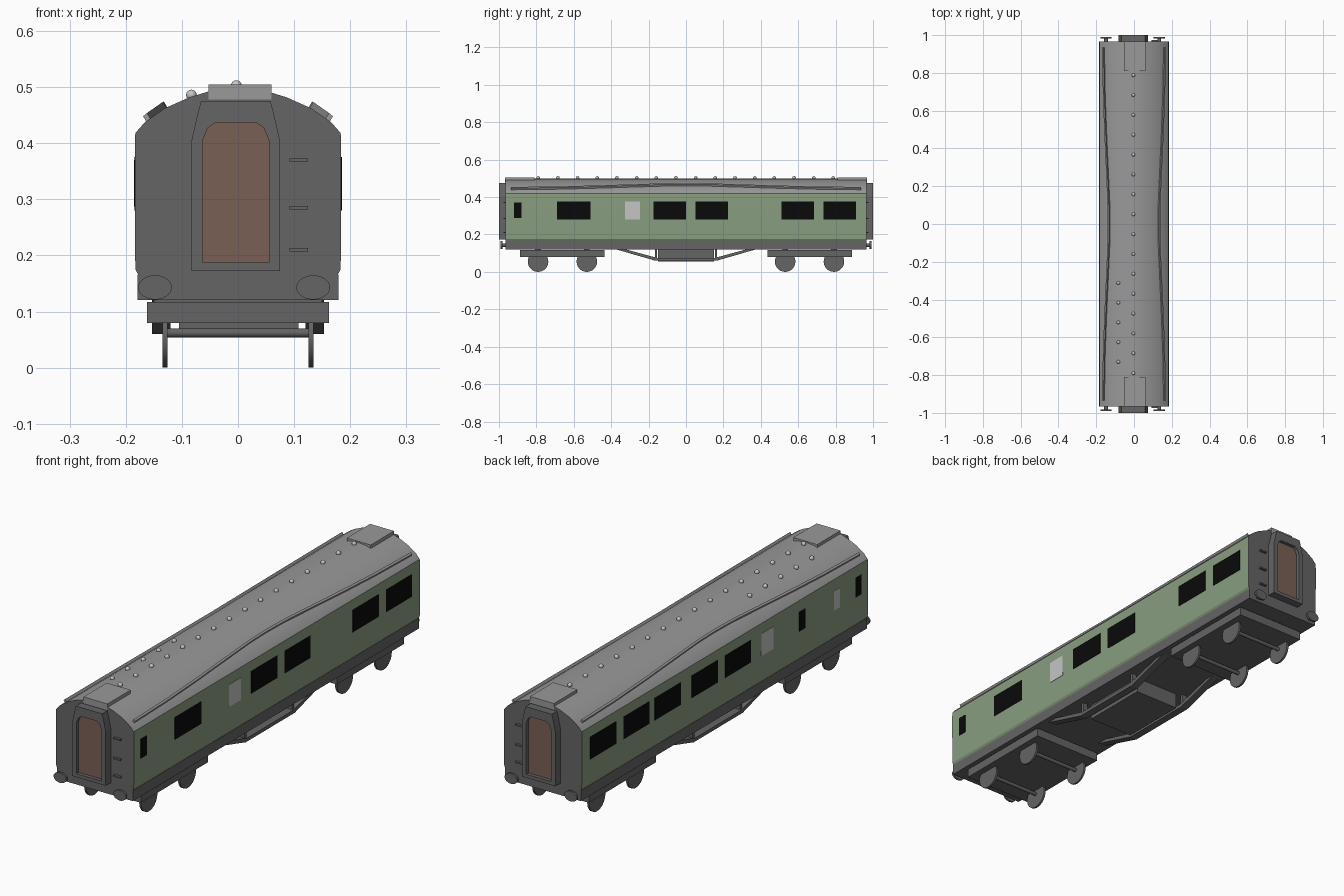
import bpy, bmesh, math
from mathutils import Vector

if "Cube" in bpy.data.objects:
    bpy.data.objects.remove(bpy.data.objects["Cube"])


def material(name, rgb):
    m = bpy.data.materials.new(name)
    m.diffuse_color = (*rgb, 1)
    m.use_nodes = True
    m.node_tree.nodes["Principled BSDF"].inputs["Base Color"].default_value = m.diffuse_color
    return m


GREEN = material("sage_green", (0.25, 0.34, 0.215))
ROOF = material("roof_grey", (0.32, 0.32, 0.32))
DARK = material("dark_grey", (0.128, 0.128, 0.128))
BLACK = material("window_black", (0.003, 0.003, 0.003))
PALE = material("frosted_grey", (0.56, 0.56, 0.56))
BROWN = material("door_brown", (0.19, 0.118, 0.09))


def finish(name, bm, mats, smooth=None):
    bmesh.ops.recalc_face_normals(bm, faces=bm.faces)
    me = bpy.data.meshes.new(name)
    bm.to_mesh(me)
    bm.free()
    for m in mats:
        me.materials.append(m)
    ob = bpy.data.objects.new(name, me)
    bpy.context.collection.objects.link(ob)
    if smooth:
        bpy.ops.object.select_all(action='DESELECT')
        ob.select_set(True)
        bpy.context.view_layer.objects.active = ob
        bpy.ops.object.shade_smooth_by_angle(angle=math.radians(smooth))
    return ob


def box(name, x, y, z, mat):
    bm = bmesh.new()
    bmesh.ops.create_cube(bm, size=1)
    for v in bm.verts:
        v.co = [a + (c + 0.5) * (b - a) for (a, b), c in zip((x, y, z), v.co)]
    return finish(name, bm, [mat])


def cylinder(name, p, r, depth, axis, mat, scale=(1, 1, 1), seg=28):
    bm = bmesh.new()
    bmesh.ops.create_cone(bm, cap_ends=True, segments=seg, radius1=r, radius2=r, depth=depth)
    q = Vector((0, 0, 1)).rotation_difference(Vector(axis))
    for v in bm.verts:
        c = q @ v.co
        v.co = Vector([a * s for a, s in zip(c, scale)]) + Vector(p)
    return finish(name, bm, [mat], 40)


def mirrored(half):
    """Close a half profile by mirroring it in x."""
    return half + [(-x, z) for x, z in reversed(half) if x != 0]


def loft(bm, a, b, cap=True):
    """Join two equal rings of points."""
    va, vb = [bm.verts.new(p) for p in a], [bm.verts.new(p) for p in b]
    n = len(va)
    for i in range(n):
        bm.faces.new((va[i], va[(i + 1) % n], vb[(i + 1) % n], vb[i]))
    if cap:
        bm.faces.new(va)
        bm.faces.new(vb)


def prism(name, prof, y0, y1, mats, smooth=None, rule=None):
    bm = bmesh.new()
    loft(bm, [(x, y0, z) for x, z in prof], [(x, y1, z) for x, z in prof])
    bm.normal_update()
    if rule:
        for f in bm.faces:
            f.material_index = rule(f)
    return finish(name, bm, mats, smooth)


# Coach body: green sides, grey roof, dark ends and bottom
ROOF_PTS = [(0.183, 0.418), (0.166, 0.4375), (0.13, 0.4625), (0.086, 0.482), (0.04, 0.496), (0, 0.5)]
body = mirrored([(0.176, 0.163), (0.183, 0.175), (0.184, 0.30), (0.184, 0.40)] + ROOF_PTS)


def body_rule(f):
    z = f.calc_center_median().z
    if abs(f.normal.y) > 0.5 or z < 0.165:
        return 2
    return 1 if z > 0.418 else 0


prism("coach_body", body, -0.965, 0.965, [GREEN, ROOF, DARK], 22, body_rule)
box("underframe", (-0.179, 0.179), (-0.965, 0.965), (0.121, 0.166), DARK)


def roof_z(x):
    x = abs(x)
    for (x1, z1), (x0, z0) in zip(ROOF_PTS, ROOF_PTS[1:]):
        if x0 <= x <= x1:
            return z0 + (z1 - z0) * (x - x0) / (x1 - x0)


# Windows: (y start, y end, material) for each side
SMALL = [(-0.92, -0.88, BLACK)]
RIGHT = SMALL + [(-0.69, -0.51, BLACK), (-0.325, -0.245, PALE), (-0.175, 0.0, BLACK),
                 (0.05, 0.225, BLACK), (0.51, 0.685, BLACK), (0.735, 0.91, BLACK)]
LEFT = SMALL + [(-0.775, -0.735, PALE), (-0.54, -0.50, BLACK), (-0.325, -0.245, PALE),
                (-0.175, 0.0, BLACK), (0.05, 0.225, BLACK), (0.30, 0.475, BLACK),
                (0.51, 0.685, BLACK), (0.735, 0.91, BLACK)]
for side, rows in ((1, RIGHT), (-1, LEFT)):
    for y0, y1, m in rows:
        z0 = 0.287 if y1 - y0 < 0.05 else 0.28
        x = sorted((side * 0.181, side * 0.1855))
        box("window", x, (y0, y1), (z0, 0.375 if z0 == 0.28 else 0.37), m)

# Curved rain strips standing on the roof
STRIP = [(0, 0.128), (0.12, 0.130), (0.3, 0.138), (0.5, 0.147), (0.7, 0.154), (0.935, 0.158)]
path = [(-y, x) for y, x in reversed(STRIP[1:])] + STRIP
for s in (1, -1):
    bm = bmesh.new()
    rings = []
    for y, x in path:
        z = roof_z(x)
        pts = [(x - 0.004, z - 0.003), (x + 0.004, z - 0.008), (x + 0.011, z + 0.005), (x + 0.004, z + 0.011)]
        rings.append([bm.verts.new((s * px, y, pz)) for px, pz in pts])
    for a, b in zip(rings, rings[1:]):
        for i in range(4):
            bm.faces.new((a[i], a[(i + 1) % 4], b[(i + 1) % 4], b[i]))
    bm.faces.new(rings[0])
    bm.faces.new(rings[-1])
    finish("rain_strip", bm, [ROOF])

# Roof ventilators
vents = [(-0.003, -0.79 + i * 0.1052) for i in range(16)] + [(-0.083, -0.73 + i * 0.1045) for i in range(5)]
for x, y in vents:
    bm = bmesh.new()
    bmesh.ops.create_uvsphere(bm, u_segments=12, v_segments=8, radius=0.0095)
    bmesh.ops.translate(bm, verts=bm.verts, vec=(x, y, roof_z(x) + 0.003))
    finish("roof_vent", bm, [PALE], 60)

# End fittings, repeated front and back
OUTER = [(0.079, 0.172), (0.079, 0.404), (0.068, 0.452), (0.062, 0.475)]
INNER = [(0.059, 0.187), (0.059, 0.405), (0.050, 0.427), (0.036, 0.437)]
for e in (-1, 1):
    def ring(half, y):
        return [(x - 0.004, e * y, z) for x, z in mirrored(half)]
    # Gangway frame with a recessed door
    bm = bmesh.new()
    for a, b in (((OUTER, 0.96), (OUTER, 1.0)), ((OUTER, 1.0), (INNER, 1.0)), ((INNER, 1.0), (INNER, 0.96))):
        loft(bm, ring(*a), ring(*b), False)
    bmesh.ops.remove_doubles(bm, verts=bm.verts, dist=1e-5)
    finish("gangway_frame", bm, [DARK])
    bm = bmesh.new()
    loft(bm, ring(INNER, 0.96), ring(INNER, 0.985))
    finish("gangway_door", bm, [BROWN])
    # Roof hatch
    box("roof_hatch", (-0.053, 0.060), sorted((e * 0.81, e * 0.967)), (0.478, 0.505), ROOF)
    # Buffers
    for x in (-0.148, 0.134):
        cylinder("buffer_shank", (x, e * 0.973, 0.143), 0.010, 0.03, (0, 1, 0), DARK)
        cylinder("buffer_head", (x, e * 0.986, 0.143), 0.03, 0.009, (0, 1, 0), DARK, (1, 1, 0.72))
    # End steps
    for z in (0.21, 0.285, 0.37):
        box("end_step", (0.092, 0.125), sorted((e * 0.96, e * 0.975)), (z - 0.003, z + 0.003), DARK)

# Bogies with wheels and axles
for e in (-1, 1):
    box("bogie_frame", (-0.1625, 0.1625), sorted((e * 0.435, e * 0.888)), (0.08, 0.117), DARK)
    for y in (0.53, 0.791):
        box("bogie_pad", (-0.15, 0.15), (e * y - 0.015, e * y + 0.015), (0.115, 0.123), DARK)
        cylinder("axle", (0, e * y, 0.062), 0.008, 0.26, (1, 0, 0), DARK, seg=12)
        for x in (-0.13, 0.13):
            cylinder("wheel", (x, e * y, 0.055), 0.055, 0.009, (1, 0, 0), DARK)

# Underfloor trusses, posts and equipment box
T = [(-0.39, 0.125), (-0.165, 0.06), (0.165, 0.06), (0.39, 0.125),
     (0.34, 0.125), (0.155, 0.075), (-0.155, 0.075), (-0.34, 0.125)]
for s in (-1, 1):
    bm = bmesh.new()
    loft(bm, [(s * 0.12, y, z) for y, z in T], [(s * 0.153, y, z) for y, z in T])
    finish("truss", bm, [DARK])
    for y in (-0.16, 0.16):
        box("truss_post", sorted((s * 0.125, s * 0.148)), (y - 0.006, y + 0.006), (0.065, 0.123), DARK)
box("equipment_box", (-0.105, 0.108), (-0.15, 0.15), (0.055, 0.123), DARK)
